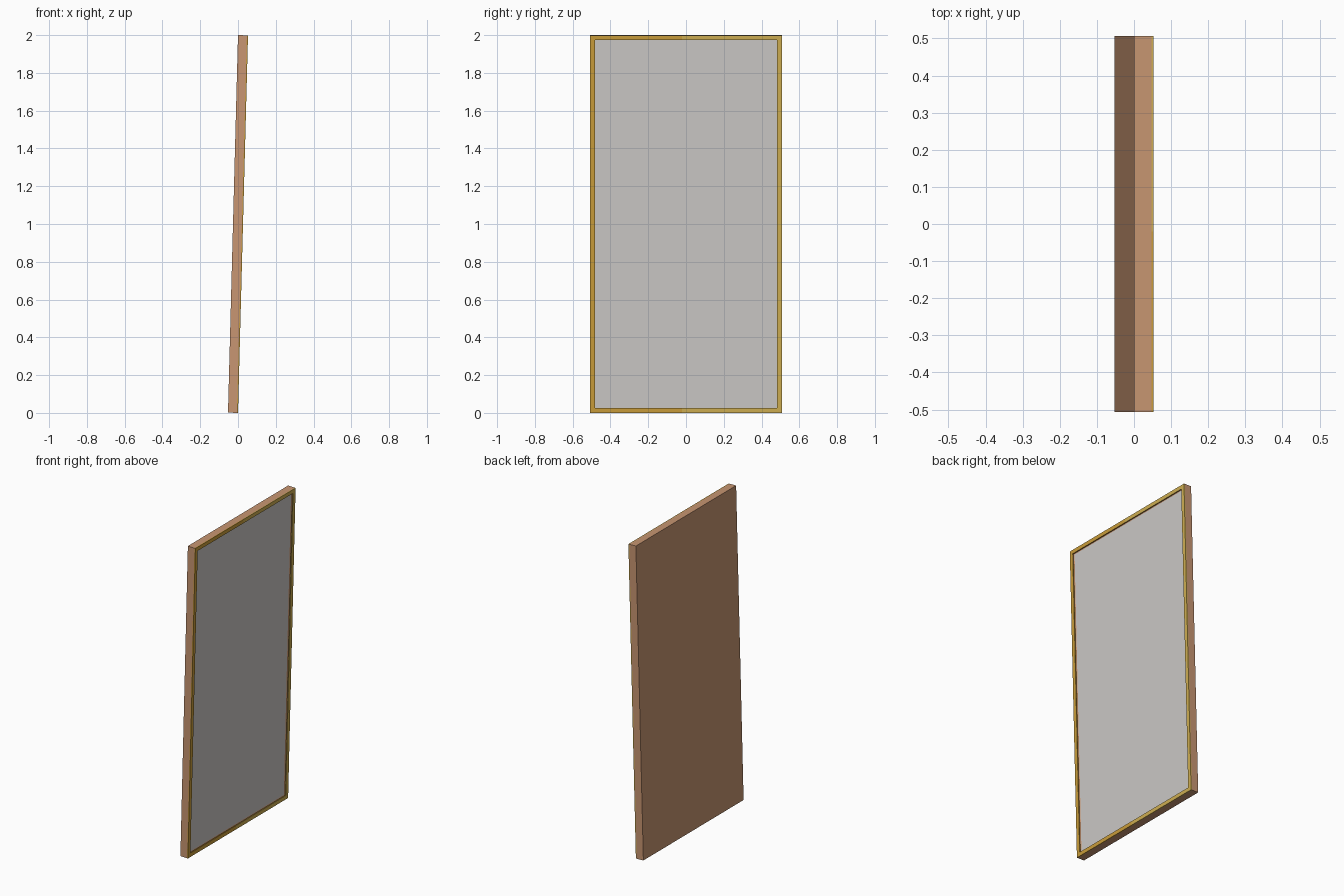
import bpy, bmesh
from mathutils import Matrix

if "Cube" in bpy.data.objects:
    bpy.data.objects.remove(bpy.data.objects["Cube"])

T, W, H = 0.053, 1.014, 1.9993      # depth, width, height of the mirror
BORDER, LIP, RECESS = 0.025, 0.006, 0.014
SPLIT = -0.02                       # where the two gold tones meet
LEAN = Matrix.Translation((0, 0, 1)) @ Matrix.Rotation(0.0265, 4, 'Y')


def material(name, r, g, b):
    m = bpy.data.materials.new(name)
    lin = [((c / 255 + 0.055) / 1.055) ** 2.4 for c in (r, g, b)]
    m.diffuse_color = (*lin, 1)
    m.use_nodes = True
    m.node_tree.nodes["Principled BSDF"].inputs["Base Color"].default_value = m.diffuse_color
    return m


def finish(bm, name, mat):
    bmesh.ops.recalc_face_normals(bm, faces=bm.faces)
    bm.transform(LEAN)
    me = bpy.data.meshes.new(name)
    bm.to_mesh(me)
    bm.free()
    me.materials.append(mat)
    ob = bpy.data.objects.new(name, me)
    bpy.context.collection.objects.link(ob)
    return ob


def box(x0, x1, w, h):
    bm = bmesh.new()
    bmesh.ops.create_cube(bm, size=1, matrix=Matrix.Translation(((x0 + x1) / 2, 0, 0))
                          @ Matrix.Diagonal((x1 - x0, w, h, 1)))
    return bm


wood = material("brown wood", 200, 150, 114)
gold_dark = material("deep gold", 202, 157, 58)
gold_light = material("pale gold", 207, 174, 82)
glass = material("silver glass", 203, 200, 198)

front = T / 2
seat = front - LIP

# wooden body with a shallow recess in its front
bm = box(-T / 2, seat, W, H)
face = max(bm.faces, key=lambda f: f.calc_center_median().x)
bmesh.ops.inset_region(bm, faces=[face], thickness=BORDER, use_even_offset=True)
bmesh.ops.translate(bm, verts=face.verts, vec=(LIP - RECESS - 0.002, 0, 0))
finish(bm, "body", wood)

# mirror glass lying in the recess
finish(box(front - RECESS - 0.001, front - RECESS, W - 2 * BORDER, H - 2 * BORDER),
       "mirror_glass", glass)


# gold rim: two C-shaped halves meeting at the split
def half_rim(name, side, mat):
    bm = bmesh.new()

    def path(inset, x):
        y, z = side * (W / 2 - inset), H / 2 - inset
        return [bm.verts.new((x, *p)) for p in ((SPLIT, z), (y, z), (y, -z), (SPLIT, -z))]

    # cross-section: outer back, outer front, inner front, inner back
    rows = [path(0, seat), path(0, front), path(BORDER, front), path(BORDER, seat)]
    for a, b in zip(rows, rows[1:]):
        for i in range(3):
            bm.faces.new((a[i], a[i + 1], b[i + 1], b[i]))
    ob = finish(bm, name, mat)
    # make sure the front faces point outwards
    if max(ob.data.polygons, key=lambda p: abs(p.normal.x)).normal.x < 0:
        ob.data.flip_normals()


half_rim("rim_left", -1, gold_dark)
half_rim("rim_right", 1, gold_light)
